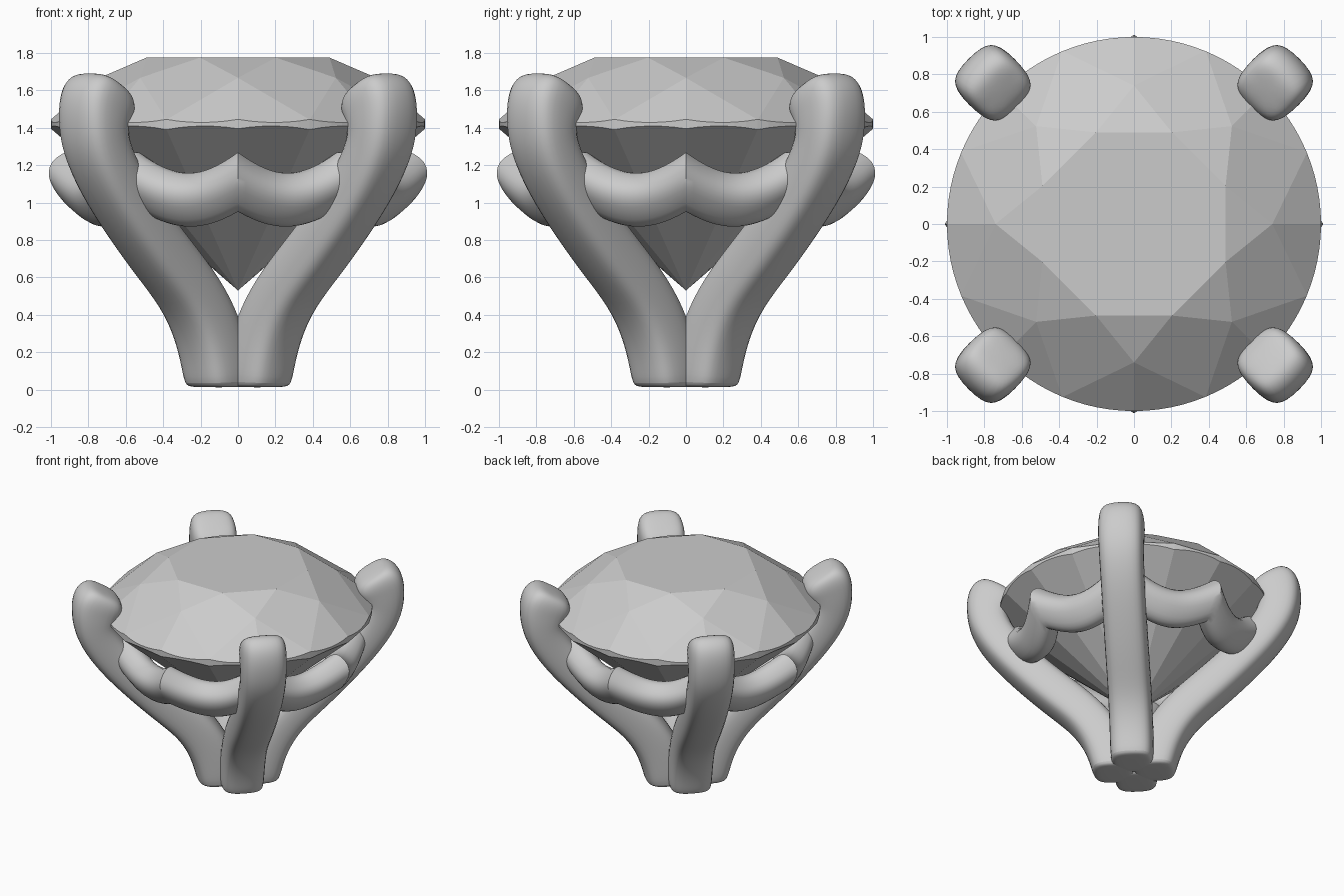
import bpy, bmesh
from math import sin, cos, pi, radians, hypot, copysign
from mathutils import Vector

if "Cube" in bpy.data.objects:
    bpy.data.objects.remove(bpy.data.objects["Cube"])


def finish(bm, name, subdiv=0, smooth=None):
    bmesh.ops.recalc_face_normals(bm, faces=bm.faces[:])
    me = bpy.data.meshes.new(name)
    bm.to_mesh(me)
    bm.free()
    ob = bpy.data.objects.new(name, me)
    bpy.context.collection.objects.link(ob)
    if subdiv:
        m = ob.modifiers.new("Subdivision", 'SUBSURF')
        m.levels = m.render_levels = subdiv
    if smooth:
        bpy.ops.object.select_all(action='DESELECT')
        ob.select_set(True)
        bpy.context.view_layer.objects.active = ob
        bpy.ops.object.shade_smooth_by_angle(angle=radians(smooth))
    return ob


def polar(r, deg, z):
    a = radians(deg)
    return Vector((r * cos(a), r * sin(a), z))


def loft(stations, section):
    """Skin a section through stations of (centre, u axis, v axis); axes carry the half sizes."""
    bm = bmesh.new()
    rings = [[bm.verts.new(p + u * a + v * b) for a, b in section] for p, u, v in stations]
    k = len(section)
    for r0, r1 in zip(rings, rings[1:]):
        for j in range(k):
            bm.faces.new((r0[j], r0[(j + 1) % k], r1[(j + 1) % k], r1[j]))
    bm.faces.new(rings[0])
    bm.faces.new(rings[-1])
    return bm


# Brilliant cut gem: a round blank sliced by every facet plane
TABLE, CULET, GIRDLE_TOP, GIRDLE_LOW = 1.775, 0.53, 1.445, 1.39
bm = bmesh.new()
bmesh.ops.create_cone(bm, cap_ends=True, segments=96, radius1=1, radius2=1, depth=TABLE - 0.4)
bmesh.ops.translate(bm, verts=bm.verts[:], vec=(0, 0, (TABLE + 0.4) / 2))


def facet(a, b, c):
    n = (b - a).cross(c - a).normalized()
    if n.dot(a - Vector((0, 0, 1.4))) < 0:
        n = -n
    bmesh.ops.bisect_plane(bm, geom=bm.verts[:] + bm.edges[:] + bm.faces[:], dist=1e-5,
                           plane_co=a, plane_no=n, clear_outer=True)
    bmesh.ops.holes_fill(bm, edges=[e for e in bm.edges if e.is_boundary], sides=0)


culet = Vector((0, 0, CULET))
for i in range(8):
    k = 22.5 + 45 * i
    rim, corner = polar(1, k, GIRDLE_TOP), polar(0.53, k, TABLE)
    star_l, star_r = polar(0.74, k - 22.5, 1.667), polar(0.74, k + 22.5, 1.667)
    low = polar(1, k, GIRDLE_LOW)
    facet(corner, star_l, star_r)                               # kite
    facet(corner, polar(0.53, k + 45, TABLE), star_r)           # star
    facet(culet, low, low + polar(1, k + 90, 0))                # pavilion main
    for s, star in ((-1, star_l), (1, star_r)):
        facet(star, rim, polar(1, k + s * 22.5, GIRDLE_TOP))    # upper girdle
        facet(polar(0.2, k, CULET + 0.2 * (GIRDLE_LOW - CULET)), low,
              polar(1, k + s * 22.5, GIRDLE_LOW + 0.005))       # lower girdle
finish(bm, "gem")

# Four claw prongs hooked inward at the top: radius, height, half depth, half width
claw = [(0.145, 0.012, .13, .13), (0.15, 0.022, .16, .16), (0.17, 0.15, .165, .165),
        (0.23, 0.33, .165, .165), (0.36, 0.52, .155, .165), (0.56, 0.70, .155, .165),
        (0.77, 0.90, .15, .165), (0.97, 1.12, .15, .165), (1.08, 1.31, .155, .17),
        (1.09, 1.42, .165, .175), (1.075, 1.50, .185, .175), (1.05, 1.565, .19, .175),
        (1.02, 1.62, .155, .16), (1.005, 1.645, .09, .11)]
c = 0.62
square = [(1, -c), (1, c), (c, 1), (-c, 1), (-1, c), (-1, -c), (-c, -1), (c, -1)]
last = len(claw) - 1
for i, name in enumerate(("back_right", "back_left", "front_left", "front_right")):
    a = 45 + 90 * i
    stations = []
    for j, (r, z, d, w) in enumerate(claw):
        p, q = claw[max(j - 1, 0)], claw[min(j + 1, last)]
        dr, dz = q[0] - p[0], q[1] - p[1]
        if j < 2:                                   # flat foot
            dr, dz = 0, 1
        n = polar(dz, a, -dr) / hypot(dr, dz)
        stations.append((polar(r, a, z), polar(w, a + 90, 0), n * d))
    finish(loft(stations, square), name + "_prong", 2, 60)

# Gallery rail: a wavy bar leaning with the gem between each pair of prongs, peaked mid-way
oval = []
for j in range(28):
    x, y = cos(2 * pi * j / 28), sin(2 * pi * j / 28)
    oval.append((copysign(abs(x) ** 0.8, x), copysign(abs(y) ** 0.8, y)))
for i, name in enumerate(("right", "back", "left", "front")):
    stations = []
    for j in range(-16, 17):
        t = abs(j) / 16
        s = 2 * t - 1
        w = s * s
        a = 90 * i + 39 * j / 16
        stretch = hypot(1, 0.6 * s)
        r = 0.775 + (0.095 if t < 0.5 else 0.05) * w
        stations.append((polar(r, a, 1.015 + 0.095 * w),
                         polar(0.088, a, -0.075),
                         polar(0.085, a, 0.112) * stretch))
    finish(loft(stations, oval), name + "_gallery_rail", 0, 35)
